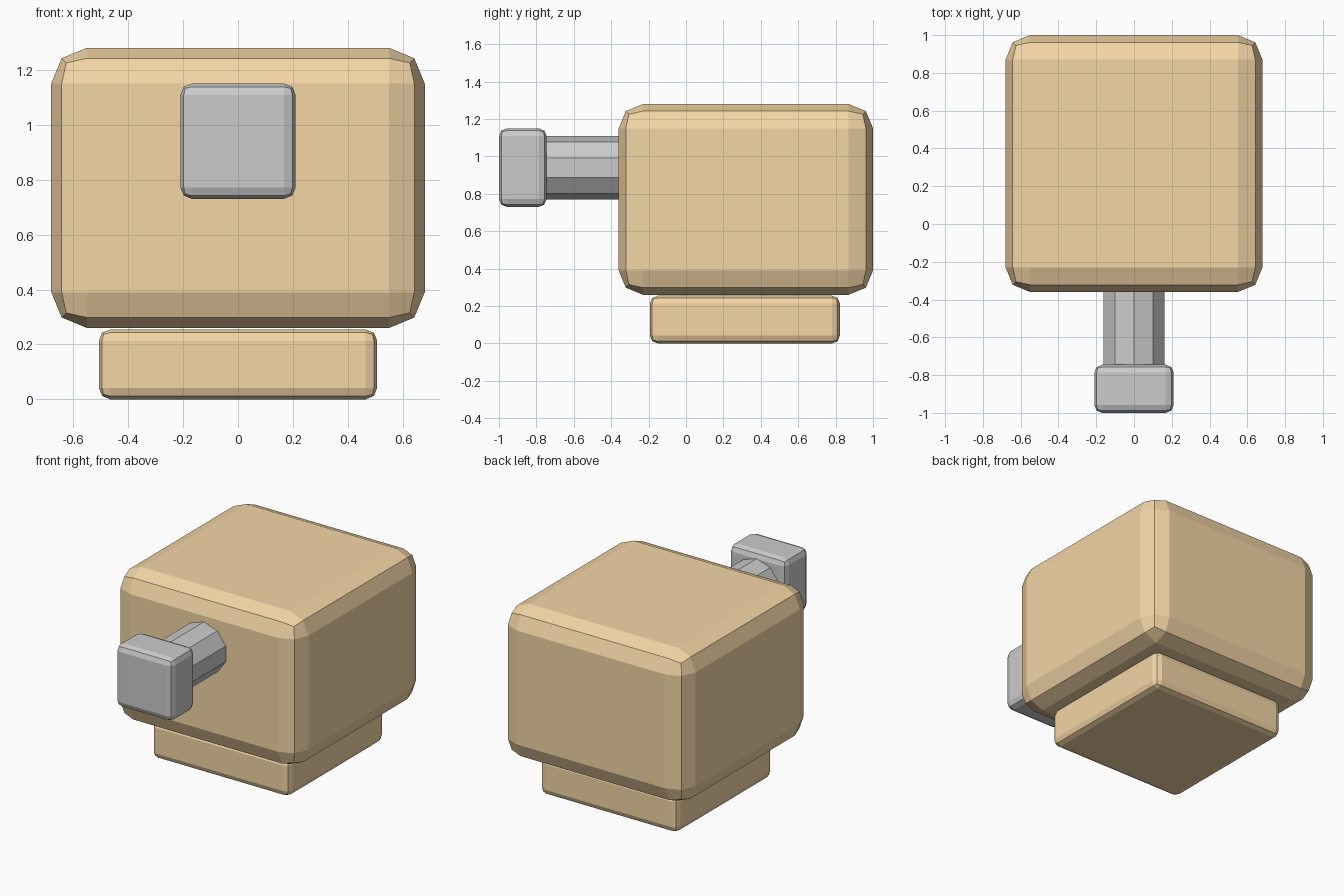
import bpy, bmesh
from math import sin, cos, tau

if "Cube" in bpy.data.objects:
    bpy.data.objects.remove(bpy.data.objects["Cube"])

amber = bpy.data.materials.new("amber")
amber.diffuse_color = (0.9, 0.67, 0.38, 1)
amber.use_nodes = True
amber.node_tree.nodes["Principled BSDF"].inputs["Base Color"].default_value = amber.diffuse_color


def add_object(name, bm, material=None):
    bmesh.ops.recalc_face_normals(bm, faces=bm.faces)
    mesh = bpy.data.meshes.new(name)
    bm.to_mesh(mesh)
    bm.free()
    obj = bpy.data.objects.new(name, mesh)
    bpy.context.collection.objects.link(obj)
    if material:
        mesh.materials.append(material)
    return obj


def rounded_box(name, lo, hi, bevel, material=None):
    bm = bmesh.new()
    bmesh.ops.create_cube(bm, size=1)
    for v in bm.verts:
        v.co = [(a + b) / 2 + c * (b - a) for a, b, c in zip(lo, hi, v.co)]
    obj = add_object(name, bm, material)
    mod = obj.modifiers.new("Bevel", "BEVEL")
    mod.width = bevel
    mod.segments = 2
    return obj


# Main block and the plinth under it
rounded_box("body", (-0.68, -0.36, 0.26), (0.68, 1.0, 1.28), 0.13, amber)
rounded_box("base", (-0.507, -0.193, 0), (0.507, 0.823, 0.255), 0.042, amber)

# Square knob at the front
rounded_box("knob", (-0.21, -1.0, 0.73), (0.21, -0.745, 1.15), 0.042)

# Ten-sided shaft joining knob and body
bm = bmesh.new()
ring = [bm.verts.new((0.17 * sin(tau * i / 10), -0.77, 0.94 + 0.17 * cos(tau * i / 10)))
        for i in range(10)]
face = bm.faces.new(ring)
ext = bmesh.ops.extrude_face_region(bm, geom=[face], use_keep_orig=True)
moved = [g for g in ext["geom"] if isinstance(g, bmesh.types.BMVert)]
bmesh.ops.translate(bm, verts=moved, vec=(0, 0.45, 0))
add_object("shaft", bm)
